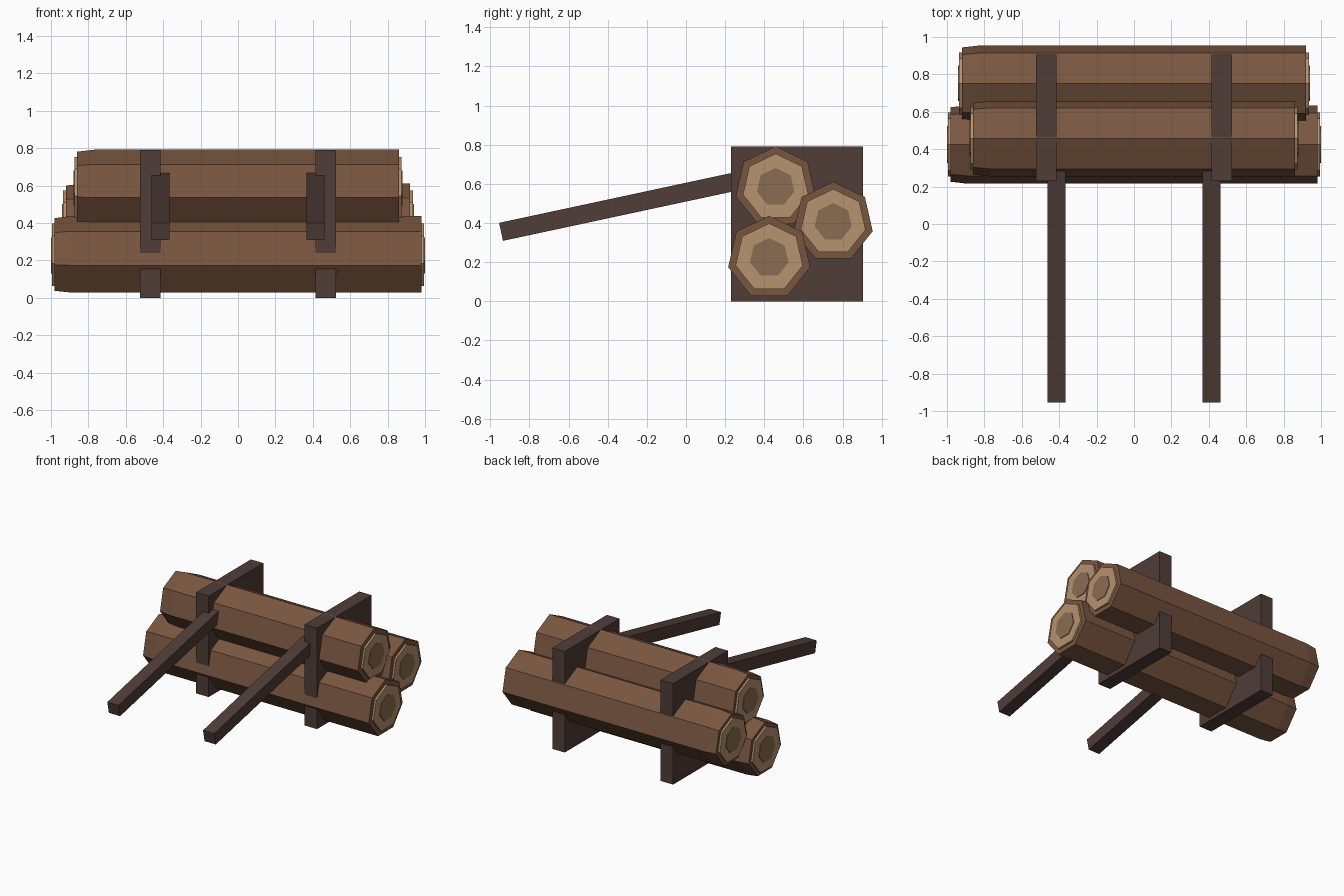
import bpy, bmesh, math
from mathutils import Vector

if "Cube" in bpy.data.objects:
    bpy.data.objects.remove(bpy.data.objects["Cube"])


def srgb(r, g, b):
    def lin(c):
        c /= 255
        return c / 12.92 if c <= 0.04045 else ((c + 0.055) / 1.055) ** 2.4
    return (lin(r), lin(g), lin(b), 1)


def material(name, rgb):
    m = bpy.data.materials.new(name)
    m.diffuse_color = srgb(*rgb)
    m.use_nodes = True
    m.node_tree.nodes["Principled BSDF"].inputs["Base Color"].default_value = m.diffuse_color
    return m


BARK = material("bark brown", (121, 86, 64))
WOOD = material("cut wood tan", (182, 147, 110))
CORE = material("heartwood brown", (139, 108, 82))
PLANK = material("dark plank", (80, 61, 56))


def add_object(name, bm, mats):
    bmesh.ops.recalc_face_normals(bm, faces=bm.faces)
    me = bpy.data.meshes.new(name)
    bm.to_mesh(me)
    bm.free()
    for m in mats:
        me.materials.append(m)
    ob = bpy.data.objects.new(name, me)
    bpy.context.collection.objects.link(ob)
    return ob


def log(name, y, z, r, half):
    """Seven-sided log along x: rings of (x, radius scale, material of the band after it)."""
    h = half
    rings = [(-h - .02, .47, 2), (-h - .015, .47, 1), (-h - .015, .82, 1),
             (-h, .82, 0), (-h, .95, 0), (-h + .09, 1, 0), (h, 1, 0),
             (h, .82, 1), (h + .015, .82, 1), (h + .015, .47, 2), (h + .02, .47, 2)]
    bm = bmesh.new()
    n = 7
    loops = []
    for x, s, _ in rings:
        angles = [math.pi / 2 + 2 * math.pi * i / n for i in range(n)]
        loops.append([bm.verts.new((x, y + r * s * math.cos(a), z + r * s * math.sin(a)))
                      for a in angles])
    for (_, _, mat), a, b in zip(rings, loops, loops[1:]):
        for i in range(n):
            j = (i + 1) % n
            bm.faces.new((a[i], a[j], b[j], b[i])).material_index = mat
    for cap in (loops[0], loops[-1]):
        bm.faces.new(cap).material_index = 2
    add_object(name, bm, [BARK, WOOD, CORE])


def box(name, centre, size, tilt=0):
    bm = bmesh.new()
    bmesh.ops.create_cube(bm, size=1)
    bmesh.ops.scale(bm, vec=Vector(size), verts=bm.verts)
    ob = add_object(name, bm, [PLANK])
    ob.location = centre
    ob.rotation_euler.x = tilt


# Stacked logs
log("bottom_log", .425, .222, .215, .98)
log("top_log", .458, .583, .209, .86)
log("back_log", .752, .404, .207, .92)

# Upright plank brackets and sloping handles, one pair per side
tilt = math.radians(12.1)
length = 1.27
for side, label in ((-1, "left"), (1, "right")):
    box(label + "_bracket", (side * .469, .568, .395), (.108, .675, .79))
    mid = (side * .414, -.945 + length / 2 * math.cos(tilt), .355 + length / 2 * math.sin(tilt))
    box(label + "_handle", mid, (.097, length, .094), tilt)
